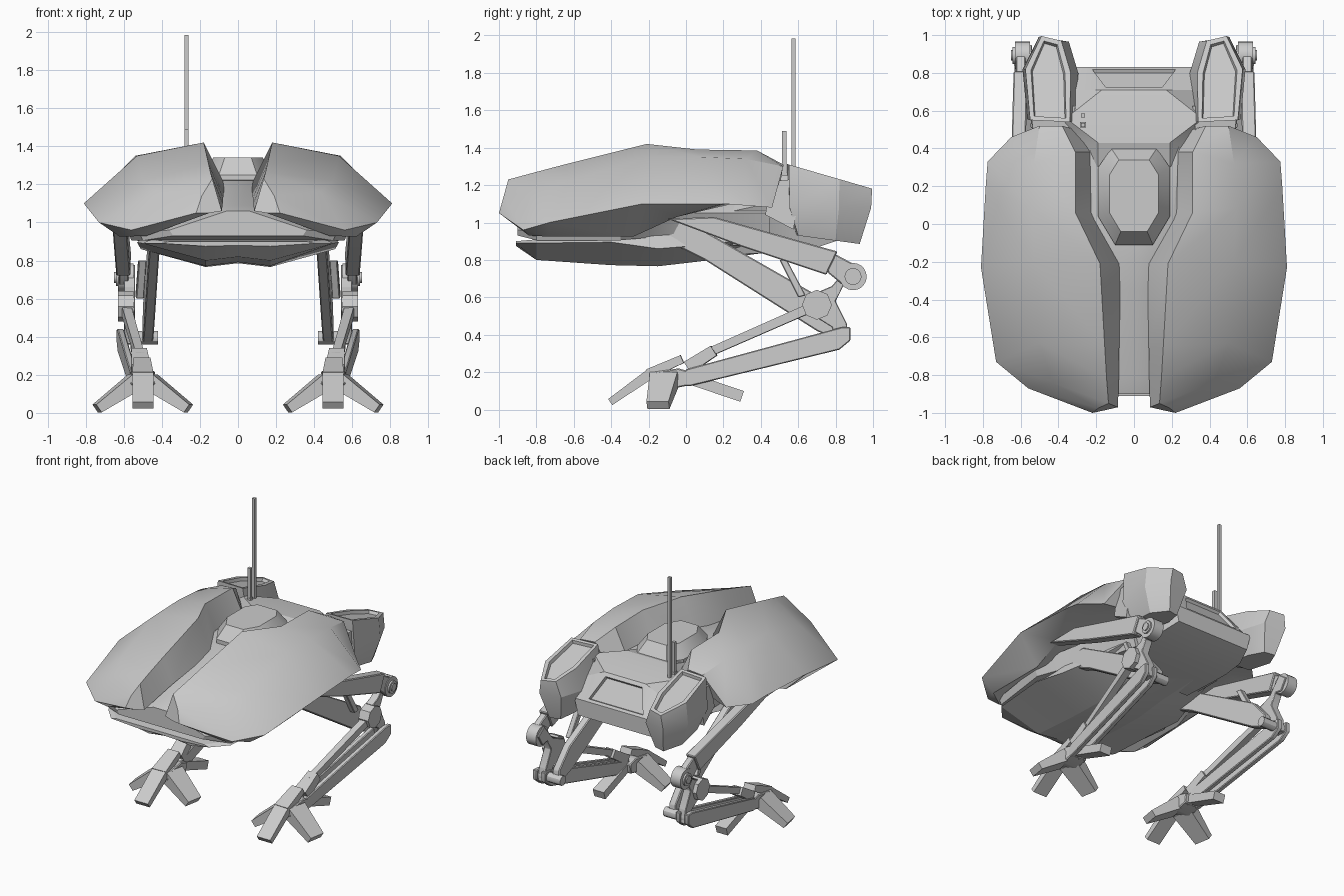
import bpy, bmesh, math
from mathutils import Vector, Matrix

if "Cube" in bpy.data.objects:
    bpy.data.objects.remove(bpy.data.objects["Cube"])

grey = bpy.data.materials.new("light grey metal")
grey.diffuse_color = (0.6, 0.6, 0.6, 1)
grey.use_nodes = True
grey.node_tree.nodes["Principled BSDF"].inputs["Base Color"].default_value = grey.diffuse_color


def finish(name, bm, mirror=False, angle=30):
    """Turn a bmesh into a named object, optionally mirrored over x = 0."""
    bmesh.ops.recalc_face_normals(bm, faces=bm.faces[:])
    me = bpy.data.meshes.new(name)
    bm.to_mesh(me)
    bm.free()
    me.materials.append(grey)
    ob = bpy.data.objects.new(name, me)
    bpy.context.collection.objects.link(ob)
    if mirror:
        ob.modifiers.new("Mirror", 'MIRROR').use_mirror_merge = False
    bpy.ops.object.select_all(action='DESELECT')
    ob.select_set(True)
    bpy.context.view_layer.objects.active = ob
    bpy.ops.object.shade_smooth_by_angle(angle=math.radians(angle))
    return ob


def loft(rings):
    """Skin closed rings of equal length and cap both ends."""
    bm = bmesh.new()
    vs = [[bm.verts.new(p) for p in r] for r in rings]
    n = len(vs[0])
    for a, b in zip(vs, vs[1:]):
        for i in range(n):
            bm.faces.new((a[i], a[(i + 1) % n], b[(i + 1) % n], b[i]))
    bm.faces.new(vs[0])
    bm.faces.new(vs[-1])
    bmesh.ops.recalc_face_normals(bm, faces=bm.faces[:])
    return bm


def hull_ring(y, wt, zt, wm, zm, wb, zb, keel=0.0):
    """Symmetric cross-section: top, middle and bottom half widths and heights."""
    return [(-wt, y, zt), (wt, y, zt), (wm, y, zm), (wb, y, zb),
            (0, y, zb + keel), (-wb, y, zb), (-wm, y, zm)]


def plate(name, pts, x_front, x_back, thick, bevel=0.006):
    """Side profile (y, z) given thickness in x; centre leans from front to back."""
    lo, hi = min(p[0] for p in pts), max(p[0] for p in pts)
    cx = lambda y: x_front + (x_back - x_front) * (y - lo) / (hi - lo)
    bm = loft([[(cx(y) + s * thick / 2, y, z) for y, z in pts] for s in (-1, 1)])
    bmesh.ops.bevel(bm, geom=bm.edges[:], offset=bevel, segments=1, affect='EDGES')
    return finish(name, bm, True)


def disc(name, x0, x1, y, z, r, sides=20):
    bm = bmesh.new()
    m = Matrix.Translation(((x0 + x1) / 2, y, z)) @ Matrix.Rotation(math.pi / 2, 4, 'Y')
    bmesh.ops.create_cone(bm, cap_ends=True, segments=sides, radius1=r, radius2=r,
                          depth=x1 - x0, matrix=m)
    return finish(name, bm, True)


def bar(name, a, b, wa, ha, wb, hb):
    """Tapered box from a to b; w is sideways, h is across."""
    a, b = Vector(a), Vector(b)
    d = (b - a).normalized()
    side = d.cross(Vector((0, 0, 1))).normalized()
    up = side.cross(d)
    rings = [[p + side * w * s / 2 + up * h * u / 2
              for s, u in ((-1, -1), (1, -1), (1, 1), (-1, 1))]
             for p, w, h in ((a, wa, ha), (b, wb, hb))]
    return finish(name, loft(rings), True)


def inset_faces(bm, test, thickness, depth):
    fs = [f for f in bm.faces if test(f)]
    bmesh.ops.inset_region(bm, faces=fs, thickness=thickness, depth=0)
    bmesh.ops.inset_region(bm, faces=fs, thickness=0.008, depth=-depth)


# Carapace halves: inner foot, ridge, shoulder, rim and underside, front to back
stations = [
    [(.085, -.97, 1.06), (.135, -.95, 1.23), (.19, -.975, 1.14), (.22, -1.0, 1.05), (.15, -.985, 1.05)],
    [(.08, -.80, 1.10), (.145, -.82, 1.265), (.43, -.84, 1.16), (.56, -.87, .96), (.48, -.84, .93)],
    [(.078, -.65, 1.13), (.155, -.65, 1.31), (.50, -.63, 1.22), (.73, -.73, 1.0), (.62, -.74, .925)],
    [(.07, -.21, 1.20), (.18, -.21, 1.42), (.53, -.2, 1.35), (.81, -.23, 1.1), (.62, -.28, .925)],
    [(.22, .06, 1.20), (.31, .06, 1.39), (.54, .08, 1.35), (.785, .2, 1.1), (.62, -.05, 1.03)],
    [(.22, .38, 1.20), (.31, .38, 1.385), (.53, .32, 1.34), (.775, .33, 1.09), (.62, .25, 1.1)],
    [(.31, .50, 1.18), (.38, .52, 1.31), (.5, .52, 1.30), (.65, .46, 1.08), (.52, .44, 1.11)]]
finish("carapace_shell", loft(stations), True, 35)

# Core body under the shells, with the sloping spine on top
finish("core_body", loft([
    hull_ring(-.90, .06, 1.06, .36, .96, .34, .93),
    hull_ring(-.80, .085, 1.09, .52, .95, .50, .905),
    hull_ring(-.35, .085, 1.18, .58, .96, .56, .905),
    hull_ring(-.20, .09, 1.22, .56, 1.0, .48, .92),
    hull_ring(.02, .21, 1.225, .45, 1.05, .40, .90),
    hull_ring(.45, .24, 1.225, .42, 1.05, .36, .86)]))

# Belly tray
finish("belly_tray", loft([
    hull_ring(-.91, .36, .90, .40, .89, .17, .875, .005),
    hull_ring(-.80, .46, .91, .50, .89, .17, .80, .02),
    hull_ring(-.40, .50, .92, .53, .895, .17, .772, .02),
    hull_ring(-.15, .48, .93, .51, .86, .17, .766, .02),
    hull_ring(.10, .40, .95, .44, .88, .17, .795, .02),
    hull_ring(.40, .34, .98, .38, .92, .2, .835, .01)]), angle=20)

# Rear hull with a recessed sloping hatch, flaring out into the pods
bm = loft([
    hull_ring(.20, .19, 1.20, .42, 1.05, .30, .83),
    hull_ring(.43, .19, 1.265, .42, 1.1, .32, .835),
    hull_ring(.56, .36, 1.25, .42, 1.1, .34, .85),
    hull_ring(.71, .17, 1.22, .38, 1.12, .34, .87),
    hull_ring(.83, .25, 1.03, .33, 1.03, .30, .91)])
inset_faces(bm, lambda f: f.calc_center_median().y > .73 and f.normal.z > .3
            and abs(f.calc_center_median().x) < .05, .035, .02)
finish("rear_hull", bm, angle=20)

# Rear pods with recessed top panels, spreading inward lower down
outline = [(.34, .54), (.55, .55), (.575, .82), (.49, .995), (.385, .97), (.335, .80)]
top = [(x, y, 1.31 - .29 * (y - .55)) for x, y in outline]
mid = [(x + .015 if x > .45 else x - .04, .74 + (y - .74) * .98, 1.08) for x, y in outline]
low = [(.42 + (x - .43) * .75, .74 + (y - .74) * .74, .93 - .1 * (y - .55)) for x, y in outline]
bm = loft([low, mid, top])
inset_faces(bm, lambda f: f.normal.z > .8, .03, .022)
finish("rear_pod", bm, True)
bar("pod_neck", (.43, .44, 1.13), (.43, .60, 1.1), .20, .18, .24, .28)

# Canopy hump on the spine
base = [(.10, -.11), (.19, .04), (.19, .30), (.12, .40), (-.12, .40), (-.19, .30), (-.19, .04), (-.10, -.11)]
crown = [(.07, -.04), (.13, .06), (.13, .26), (.08, .34), (-.08, .34), (-.13, .26), (-.13, .06), (-.07, -.04)]
finish("canopy", loft([[(x, y, 1.2) for x, y in base], [(x, y, 1.25) for x, y in base],
                       [(x, y, 1.34) for x, y in crown]]))

# Antennas
for name, y, z, w in (("tall_antenna", .575, 1.985, .011), ("short_antenna", .525, 1.49, .011)):
    sq = [(-w, -w), (w, -w), (w, w), (-w, w)]
    finish(name, loft([[(-.27 + a, y + b, h) for a, b in sq] for h in (1.2, z)]))
sq = [(-.015, -.015), (.015, -.015), (.015, .015), (-.015, .015)]
finish("antenna_socket", loft([[(-.27 + a, .525 + b, h) for a, b in sq] for h in (1.2, 1.27)]))

# Legs: parallel thigh beams
plate("upper_thigh", [(-.10, 1.02), (.15, 1.03), (.81, .845), (.75, .72), (.30, .87)], .625, .60, .075)
plate("thigh_end_lug", [(.74, .80), (.80, .83), (.93, .76), (.94, .68), (.87, .64), (.76, .73)], .60, .60, .05)
plate("lower_thigh", [(-.20, .95), (-.12, 1.01), (.02, 1.0), (.72, .60), (.84, .46),
                      (.84, .36), (.70, .42), (.10, .80)], .43, .475, .055)
plate("thigh_brace", [(.50, .80), (.54, .80), (.64, .61), (.60, .60)], .5, .52, .04, .004)

# Knee link and its joints
plate("knee_link", [(.84, .66), (.90, .65), (.95, .73), (.88, .78), (.78, .66), (.64, .60),
                    (.63, .54), (.70, .49), (.78, .44), (.80, .36), (.87, .36), (.86, .46), (.80, .58)][::-1],
      .57, .57, .06, .004)
disc("knee_upper_disc", .55, .63, .893, .711, .073)
disc("knee_upper_cap", .63, .642, .893, .711, .045)
disc("knee_upper_bolt", .64, .65, .893, .711, .028)
disc("piston_joint", .55, .63, .70, .56, .08, 8)
disc("knee_lower_pin", .42, .62, .835, .395, .035, 12)

# Shin beams and piston
for name, off in (("outer_shin", .035), ("inner_shin", -.035)):
    plate(name, [(-.04, .13), (.02, .125), (.82, .32), (.88, .37), (.88, .44), (.83, .44), (.0, .215)],
          .51 + off, .585 + off, .035, .005)
bar("piston_rod", (.59, .68, .55), (.515, .10, .295), .05, .05, .045, .045)
bar("piston_foot", (.52, .15, .315), (.51, .01, .225), .08, .06, .10, .07)

# Foot: ankle, jointed front toe, two splayed toes and a heel spur
plate("ankle", [(-.20, .15), (-.18, .20), (-.04, .22), (.03, .20), (.02, .13), (-.08, .11)], .50, .50, .13)
bar("front_toe_upper", (.505, -.02, .27), (.50, -.20, .19), .09, .045, .11, .055)
bar("front_toe_lower", (.50, -.19, .192), (.50, -.405, .04), .11, .055, .11, .04)
for name, s in (("inner_toe", -1), ("outer_toe", 1)):
    bar(name, (.5 + s * .04, -.115, .165), (.5 + s * .24, -.15, .023), .15, .09, .12, .05)
bar("heel_spur", (.50, .02, .165), (.50, .30, .07), .08, .06, .09, .06)
